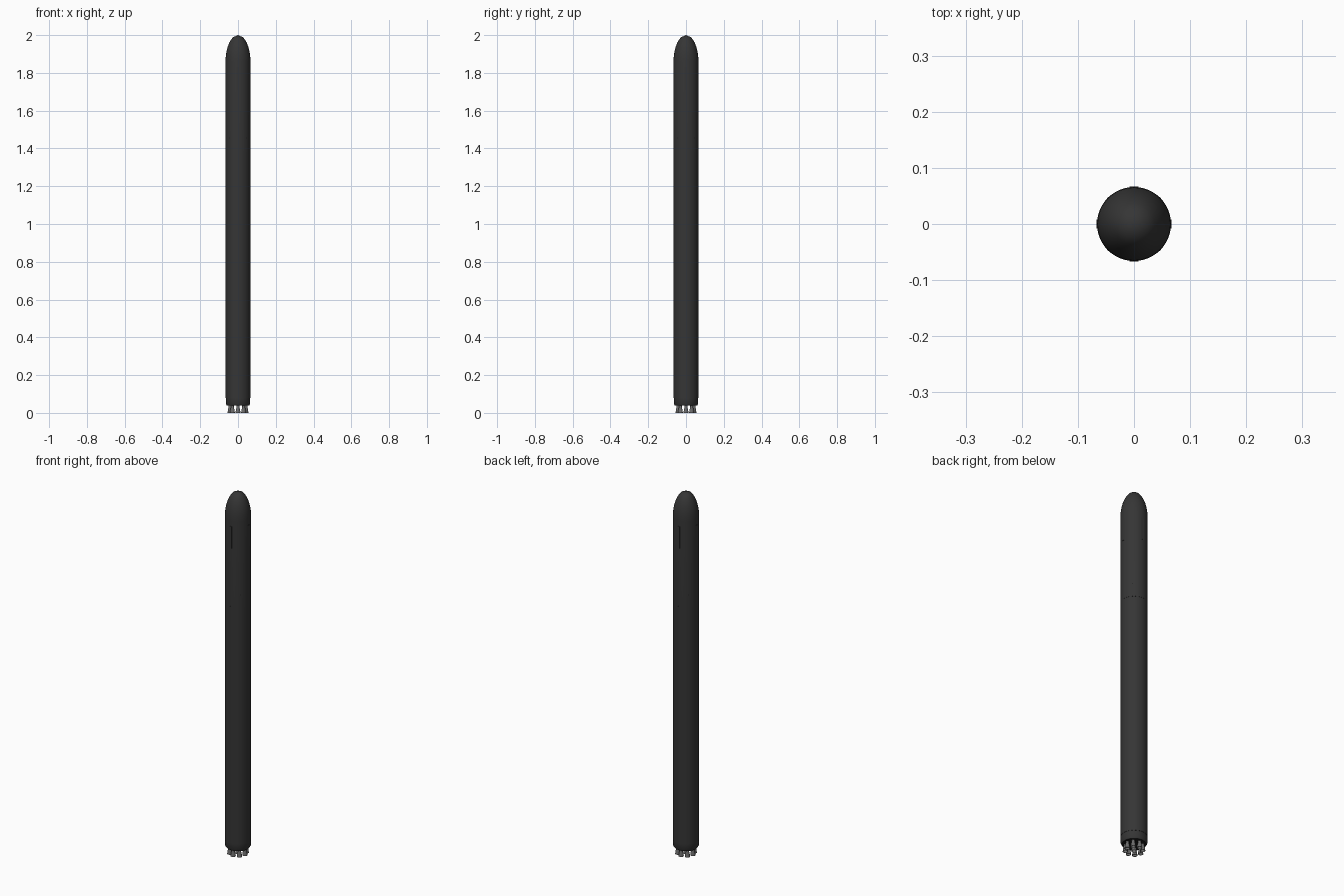
import bpy, math
from mathutils import Matrix

cube = bpy.data.objects.get("Cube")
if cube:
    bpy.data.objects.remove(cube, do_unlink=True)


def material(name, value):
    m = bpy.data.materials.new(name)
    m.use_nodes = True
    colour = (value, value, value, 1)
    m.diffuse_color = colour
    m.node_tree.nodes["Principled BSDF"].inputs["Base Color"].default_value = colour
    return m


charcoal = material("charcoal", 0.036)
black = material("black", 0.012)
grey = material("engine grey", 0.15)


def finish(name, verts, faces, mat, angle=35):
    mesh = bpy.data.meshes.new(name)
    mesh.from_pydata(verts, [], faces)
    mesh.materials.append(mat)
    obj = bpy.data.objects.new(name, mesh)
    bpy.context.collection.objects.link(obj)
    bpy.ops.object.select_all(action="DESELECT")
    obj.select_set(True)
    bpy.context.view_layer.objects.active = obj
    bpy.ops.object.shade_smooth_by_angle(angle=math.radians(angle))
    return obj


def lathe(name, profile, sides, mat, centre=(0, 0)):
    """Spin (radius, height) points, listed bottom to top on the outside."""
    verts, faces, rings = [], [], []
    for r, z in profile:
        n = 1 if r == 0 else sides
        rings.append(range(len(verts), len(verts) + n))
        for i in range(n):
            a = math.tau * i / sides
            verts.append((centre[0] + r * math.cos(a), centre[1] + r * math.sin(a), z))
    for low, high in zip(rings, rings[1:]):
        for i in range(sides):
            j = (i + 1) % sides
            loop = [low[i % len(low)], low[j % len(low)],
                    high[j % len(high)], high[i % len(high)]]
            faces.append(list(dict.fromkeys(loop)))
    return finish(name, verts, faces, mat)


def plate(name, angle, z, width, height, radius, mat):
    """Thin raised pad on the hull, facing outwards at the given angle."""
    bpy.ops.mesh.primitive_cube_add(size=1)
    obj = bpy.context.object
    obj.name = name
    depth = 0.006
    obj.data.transform(Matrix.Rotation(angle, 4, "Z")
                       @ Matrix.Translation((radius - depth / 2, 0, z))
                       @ Matrix.Diagonal((depth, width, height, 1)))
    obj.data.materials.append(mat)


R = 0.066
LOWER = R - 0.0005
NOSE_BASE, NOSE_HEIGHT = 1.86, 0.14

# Lower stage with chamfered engine skirt
lathe("lower_stage", [(0.059, 0.038), (LOWER - 0.001, 0.047), (LOWER - 0.001, 0.08),
                      (LOWER, 0.08), (LOWER, 1.385)], 48, charcoal)

# Upper stage and rounded nose, with a small lip above the stage joint
nose = [(R * math.cos(a), NOSE_BASE + NOSE_HEIGHT * math.sin(a))
        for a in (math.radians(11.25 * i) for i in range(7))]
lathe("upper_stage_and_nose", [(LOWER - 0.001, 1.385), (R, 1.385)] + nose + [(0, 2.0)],
      48, charcoal)

# Closed underside the engines hang from
lathe("engine_bay_plate", [(0, 0.038), (0.059, 0.038)], 48, black)

# One central engine and a ring of eight
bell = [(0.0, 0.034), (0.006, 0.034), (0.0095, 0.016), (0.0115, 0.0),
        (0.013, 0.0), (0.0115, 0.014), (0.0075, 0.032), (0.0075, 0.042)]
spots = [(0, 0)] + [(0.042 * math.cos(a), 0.042 * math.sin(a))
                    for a in (math.tau * i / 8 for i in range(8))]
for n, spot in enumerate(spots):
    lathe(f"engine_{n}", bell, 20, grey, spot)

# Raised strips below the nose, joint latches and small thruster ports
for n in range(4):
    quarter = math.pi / 2 * n
    plate(f"nose_strip_{n}", quarter, 1.77, 0.016, 0.12, R + 0.001, charcoal)
    plate(f"joint_latch_{n}", quarter, 1.384, 0.005, 0.008, R + 0.0004, charcoal)
    plate(f"thruster_port_{n}", quarter + math.pi / 4, 1.455, 0.004, 0.005, R + 0.0005, black)
